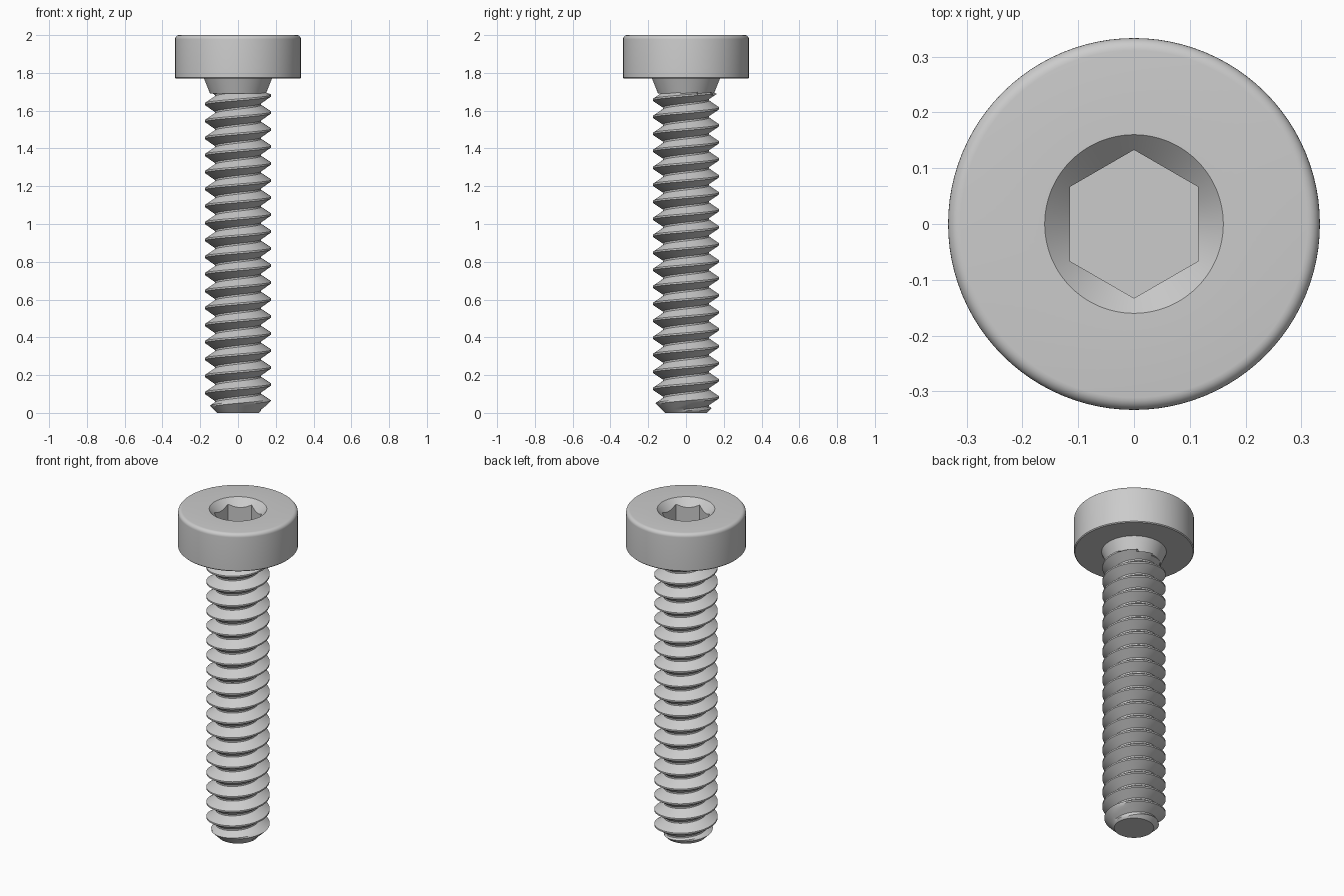
import bpy
import bmesh
from math import cos, sin, pi, radians

cube = bpy.data.objects.get("Cube")
if cube:
    bpy.data.objects.remove(cube, do_unlink=True)

# Single steel colour
steel = bpy.data.materials.new("steel grey")
steel.use_nodes = True
grey = (0.6, 0.6, 0.6, 1)
steel.diffuse_color = grey
steel.node_tree.nodes["Principled BSDF"].inputs["Base Color"].default_value = grey

HEAD_R, HEAD_Z, TOP = 0.333, 1.77, 2.0
CREST, ROOT, PITCH = 0.176, 0.122, 0.09
NECK_Z, NECK_R, NECK_TOP_R = 1.69, 0.148, 0.18
TIP_R = 0.11


def finish(name, bm):
    """Clean the mesh, then make a smooth object with sharp edges kept."""
    bmesh.ops.recalc_face_normals(bm, faces=bm.faces)
    mesh = bpy.data.meshes.new(name)
    bm.to_mesh(mesh)
    bm.free()
    mesh.materials.append(steel)
    obj = bpy.data.objects.new(name, mesh)
    bpy.context.collection.objects.link(obj)
    bpy.ops.object.select_all(action="DESELECT")
    obj.select_set(True)
    bpy.context.view_layer.objects.active = obj
    bpy.ops.object.shade_smooth_by_angle(angle=radians(30))
    return obj


def turned(name, rings, segments=96):
    """Skin rings, each a function of angle giving (radius, z); cap both ends."""
    bm = bmesh.new()
    loops = []
    for ring in rings:
        loop = []
        for i in range(segments):
            a = 2 * pi * i / segments
            r, z = ring(a)
            loop.append(bm.verts.new((r * cos(a), r * sin(a), z)))
        loops.append(loop)
    for low, high in zip(loops, loops[1:]):
        for i in range(segments):
            j = (i + 1) % segments
            bm.faces.new((low[i], low[j], high[j], high[i]))
    bm.faces.new(loops[0])
    bm.faces.new(loops[-1])
    return finish(name, bm)


def circle(r, z):
    return lambda a: (r, z)


def hexagon(a):
    return 0.115 / cos((a + pi / 6) % (pi / 3) - pi / 6)


# Head: rounded rim, countersunk mouth and hex socket
FILLET, MOUTH = 0.022, 0.16
rings = [circle(HEAD_R - 0.005, HEAD_Z), circle(HEAD_R, HEAD_Z + 0.005)]
for step in range(7):
    t = step / 6 * pi / 2
    rings.append(circle(HEAD_R - FILLET * (1 - cos(t)), TOP - FILLET * (1 - sin(t))))
rings += [circle(MOUTH, TOP),
          lambda a: (hexagon(a), TOP - (MOUTH - hexagon(a))),
          lambda a: (hexagon(a), TOP - 0.13)]
turned("socket_head", rings)

# Tapered neck under the head
turned("neck", [circle(NECK_R, NECK_Z), circle(NECK_TOP_R, HEAD_Z)])


# Threaded shank: a helical grid trimmed by the tip chamfer and the neck
def limit(z):
    if z > NECK_Z:
        return NECK_R - 0.003
    return TIP_R + z


FLAT = 0.05
flank = [FLAT + (0.5 - 2 * FLAT) * i / 4 for i in range(5)]
offsets = [-f for f in reversed(flank)] + flank
COLUMNS, PER_TURN = 72, len(offsets)


def thread_radius(f):
    t = (abs(f) - FLAT) / (0.5 - 2 * FLAT)
    return CREST + (ROOT - CREST) * t


bm = bmesh.new()
columns = []
for i in range(COLUMNS):
    a = 2 * pi * i / COLUMNS
    column = []
    for turn in range(-3, 22):
        for f in offsets:
            z = 0.06 + PITCH * (turn + f + i / COLUMNS)
            z = min(max(z, 0), NECK_Z + 0.03)
            r = min(thread_radius(f), limit(z))
            column.append(bm.verts.new((r * cos(a), r * sin(a), z)))
    columns.append(column)
for i in range(COLUMNS):
    wraps = i == COLUMNS - 1
    here, there = columns[i], columns[(i + 1) % COLUMNS]
    shift = PER_TURN if wraps else 0
    for row in range(len(here) - 1 - shift):
        k = row + shift
        bm.faces.new((here[row], there[k], there[k + 1], here[row + 1]))
bmesh.ops.remove_doubles(bm, verts=bm.verts, dist=0.0001)
loose = [v for v in bm.verts if not v.link_faces]
bmesh.ops.delete(bm, geom=loose, context="VERTS")

# Flat tip
rim = [e for e in bm.edges if e.is_boundary and all(v.co.z < 0.001 for v in e.verts)]
bmesh.ops.holes_fill(bm, edges=rim, sides=0)
finish("threaded_shank", bm)
